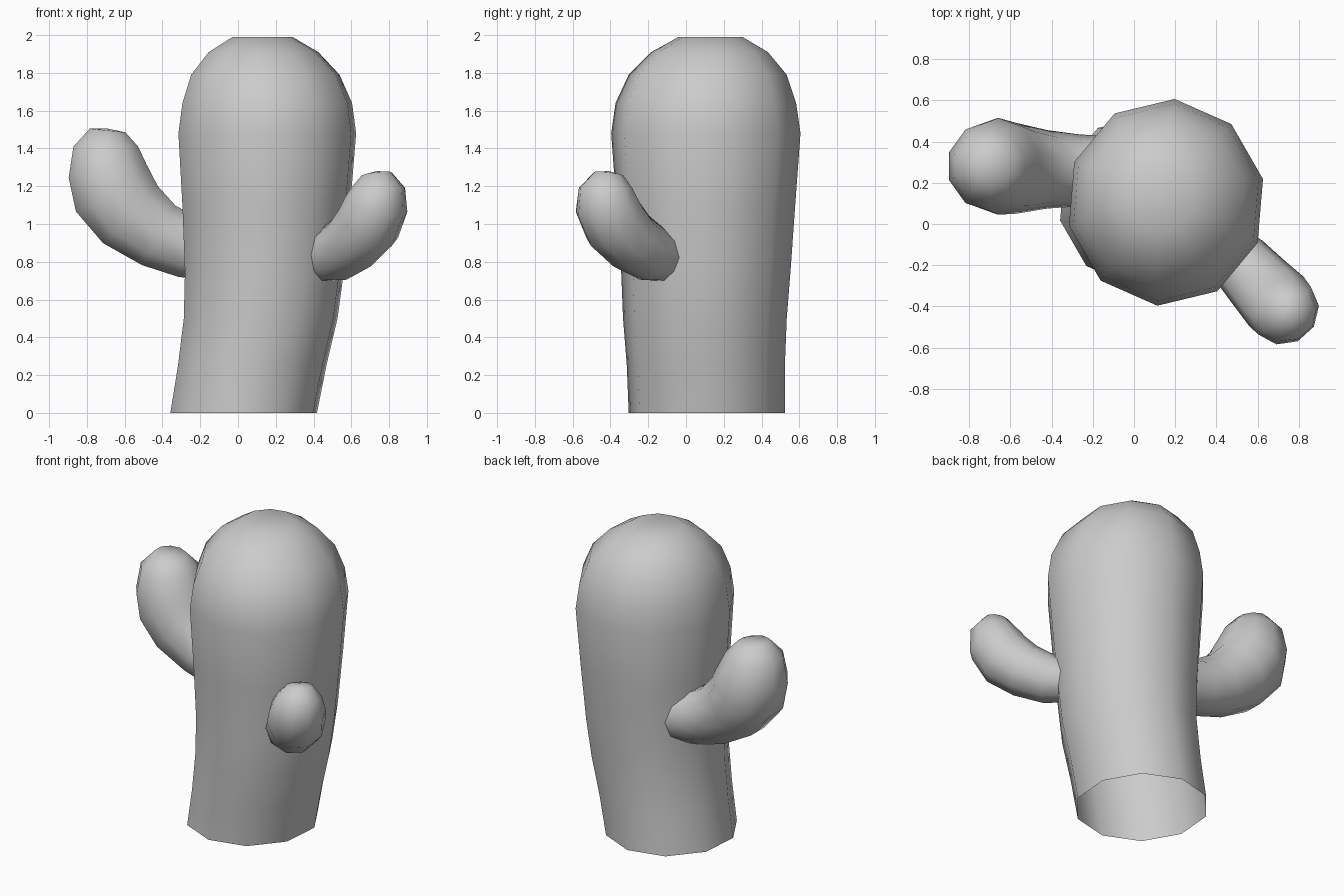
import bpy
import bmesh
from math import cos, sin, tau, radians
from mathutils import Vector

cube = bpy.data.objects.get("Cube")
if cube:
    bpy.data.objects.remove(cube, do_unlink=True)

SIDES = 10

grey = bpy.data.materials.new("plain grey")
grey.use_nodes = True
colour = (0.6, 0.6, 0.6, 1)
grey.diffuse_color = colour
grey.node_tree.nodes["Principled BSDF"].inputs["Base Color"].default_value = colour


def tube(name, stations, tip, side=None, turn=0):
    """Skin rings (x, y, z, radius) into a tube with an open base and a closed tip.
    With a side vector the rings follow the bend, otherwise they stay level."""
    bm = bmesh.new()
    centres = [Vector(s[:3]) for s in stations]
    path = centres + [Vector(tip)]
    rings = []
    for i, centre in enumerate(centres):
        radius = stations[i][3]
        if side:
            u = Vector(side).normalized()
            along = (path[i + 1] - path[max(i - 1, 0)]).normalized()
            v = along.cross(u).normalized()
        else:
            u, v = Vector((0.96, 0, 0)), Vector((0, 1, 0))
        angles = [turn + tau * k / SIDES for k in range(SIDES)]
        rings.append([bm.verts.new(centre + radius * (u * cos(a) + v * sin(a)))
                      for a in angles])
    for low, high in zip(rings, rings[1:]):
        for k in range(SIDES):
            n = (k + 1) % SIDES
            bm.faces.new((low[k], low[n], high[n], high[k]))
    apex = bm.verts.new(tip)
    for k in range(SIDES):
        bm.faces.new((rings[-1][k], rings[-1][(k + 1) % SIDES], apex))
    bmesh.ops.recalc_face_normals(bm, faces=bm.faces)
    for face in bm.faces:
        face.smooth = True
    mesh = bpy.data.meshes.new(name)
    bm.to_mesh(mesh)
    bm.free()
    mesh.materials.append(grey)
    obj = bpy.data.objects.new(name, mesh)
    bpy.context.collection.objects.link(obj)
    return obj


# Trunk: leaning, widening column with a domed top
tube("trunk", [
    (0.03, 0.11, 0, 0.415),
    (0.075, 0.105, 0.25, 0.42),
    (0.12, 0.1, 0.5, 0.435),
    (0.14, 0.105, 0.75, 0.45),
    (0.15, 0.105, 1.1, 0.475),
    (0.155, 0.105, 1.48, 0.503),
    (0.155, 0.105, 1.64, 0.48),
    (0.145, 0.115, 1.79, 0.42),
    (0.135, 0.125, 1.91, 0.31),
    (0.13, 0.13, 1.99, 0.17),
], (0.13, 0.13, 1.985), turn=radians(13))

# Large arm on the right side of the trunk
tube("large_arm", [
    (-0.12, 0.26, 0.86, 0.165),
    (-0.27, 0.26, 0.88, 0.175),
    (-0.42, 0.265, 0.94, 0.19),
    (-0.57, 0.27, 1.05, 0.22),
    (-0.66, 0.28, 1.17, 0.235),
    (-0.69, 0.28, 1.28, 0.22),
    (-0.70, 0.28, 1.41, 0.18),
    (-0.69, 0.28, 1.495, 0.1),
], (-0.69, 0.28, 1.505), side=(0, 1, 0))

# Small arm at the front left of the trunk
tube("small_arm", [
    (0.38, -0.06, 0.8, 0.11),
    (0.51, -0.18, 0.84, 0.15),
    (0.61, -0.29, 0.91, 0.165),
    (0.69, -0.375, 1.0, 0.178),
    (0.73, -0.42, 1.1, 0.172),
    (0.74, -0.425, 1.19, 0.145),
    (0.735, -0.41, 1.265, 0.08),
], (0.735, -0.41, 1.28), side=(0.74, 0.67, 0))
